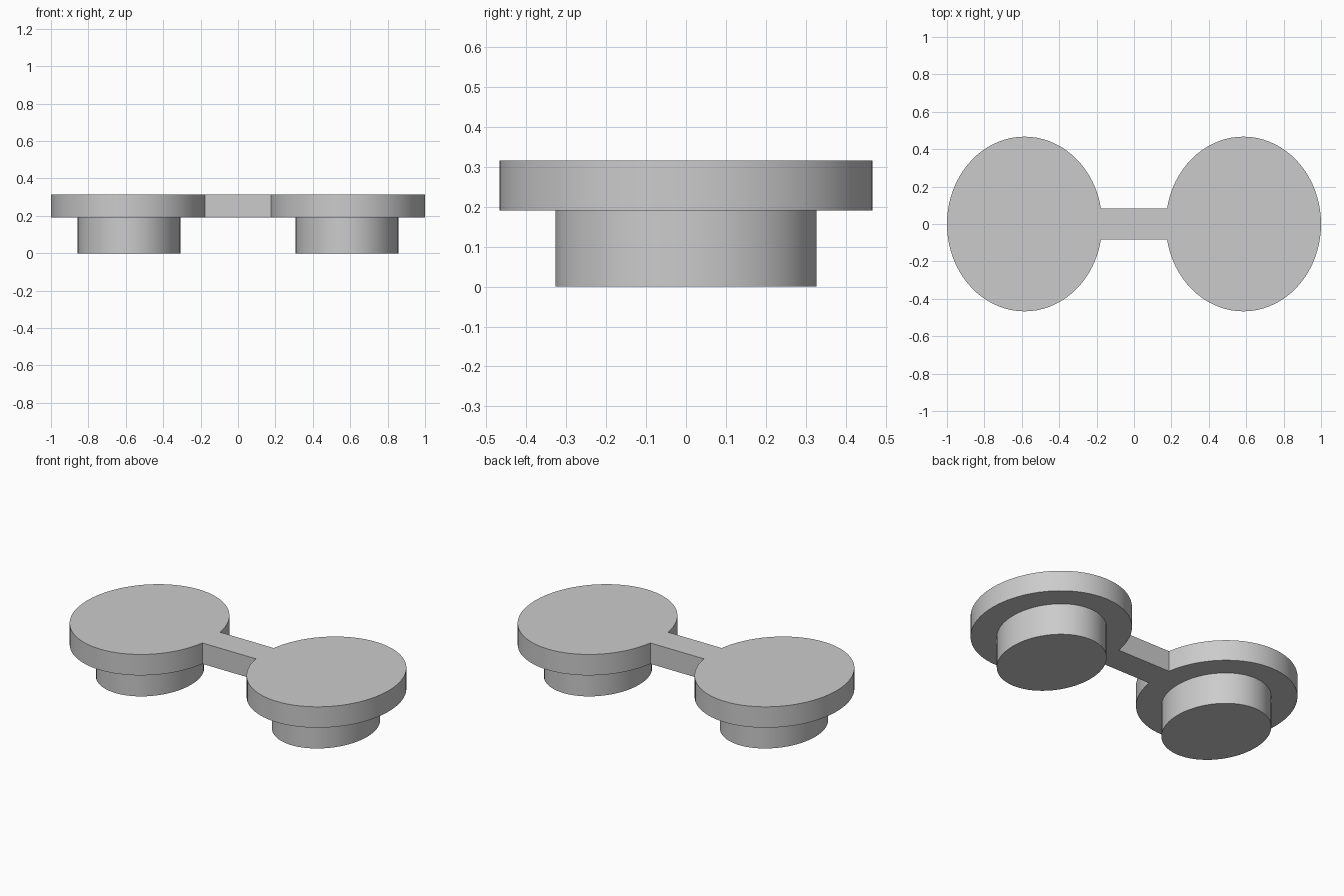
import bpy
import bmesh
import math

cube = bpy.data.objects.get("Cube")
if cube:
    bpy.data.objects.remove(cube, do_unlink=True)

grey = bpy.data.materials.new("light_grey")
grey.use_nodes = True
colour = (0.6, 0.6, 0.6, 1)
grey.diffuse_color = colour
grey.node_tree.nodes["Principled BSDF"].inputs["Base Color"].default_value = colour

CENTRE = 0.585
BASE, TOP = 0.19, 0.315


def arc(cx, rx, ry, start, end, steps):
    """Points along an elliptical arc, both ends included."""
    angles = [start + (end - start) * i / steps for i in range(steps + 1)]
    return [(cx + rx * math.cos(a), ry * math.sin(a)) for a in angles]


def prism(name, outline, low, high):
    """Extrude a flat outline upward into a closed solid."""
    bm = bmesh.new()
    face = bm.faces.new([bm.verts.new((x, y, low)) for x, y in outline])
    extruded = bmesh.ops.extrude_face_region(bm, geom=[face], use_keep_orig=True)
    tops = [v for v in extruded["geom"] if isinstance(v, bmesh.types.BMVert)]
    bmesh.ops.translate(bm, verts=tops, vec=(0, 0, high - low))
    bmesh.ops.recalc_face_normals(bm, faces=bm.faces)
    mesh = bpy.data.meshes.new(name)
    bm.to_mesh(mesh)
    bm.free()
    mesh.materials.append(grey)
    obj = bpy.data.objects.new(name, mesh)
    bpy.context.collection.objects.link(obj)
    bpy.ops.object.select_all(action="DESELECT")
    obj.select_set(True)
    bpy.context.view_layer.objects.active = obj
    bpy.ops.object.shade_smooth_by_angle(angle=math.radians(30))
    return obj


# Two oval discs joined by a narrow bridge, as one outline
rx, ry, half_bridge = 0.415, 0.467, 0.084
gap = math.asin(half_bridge / ry)
right_lobe = arc(CENTRE, rx, ry, gap - math.pi, math.pi - gap, 72)
left_lobe = [(-x, -y) for x, y in right_lobe]
prism("connecting_plate", right_lobe + left_lobe, BASE, TOP)

# Oval pegs under the discs, sunk slightly into the plate
for side, sign in (("left", 1), ("right", -1)):
    oval = arc(sign * (CENTRE - 0.003), 0.275, 0.327, 0, math.tau, 72)[:-1]
    prism(side + "_peg", oval, 0, BASE + 0.03)
